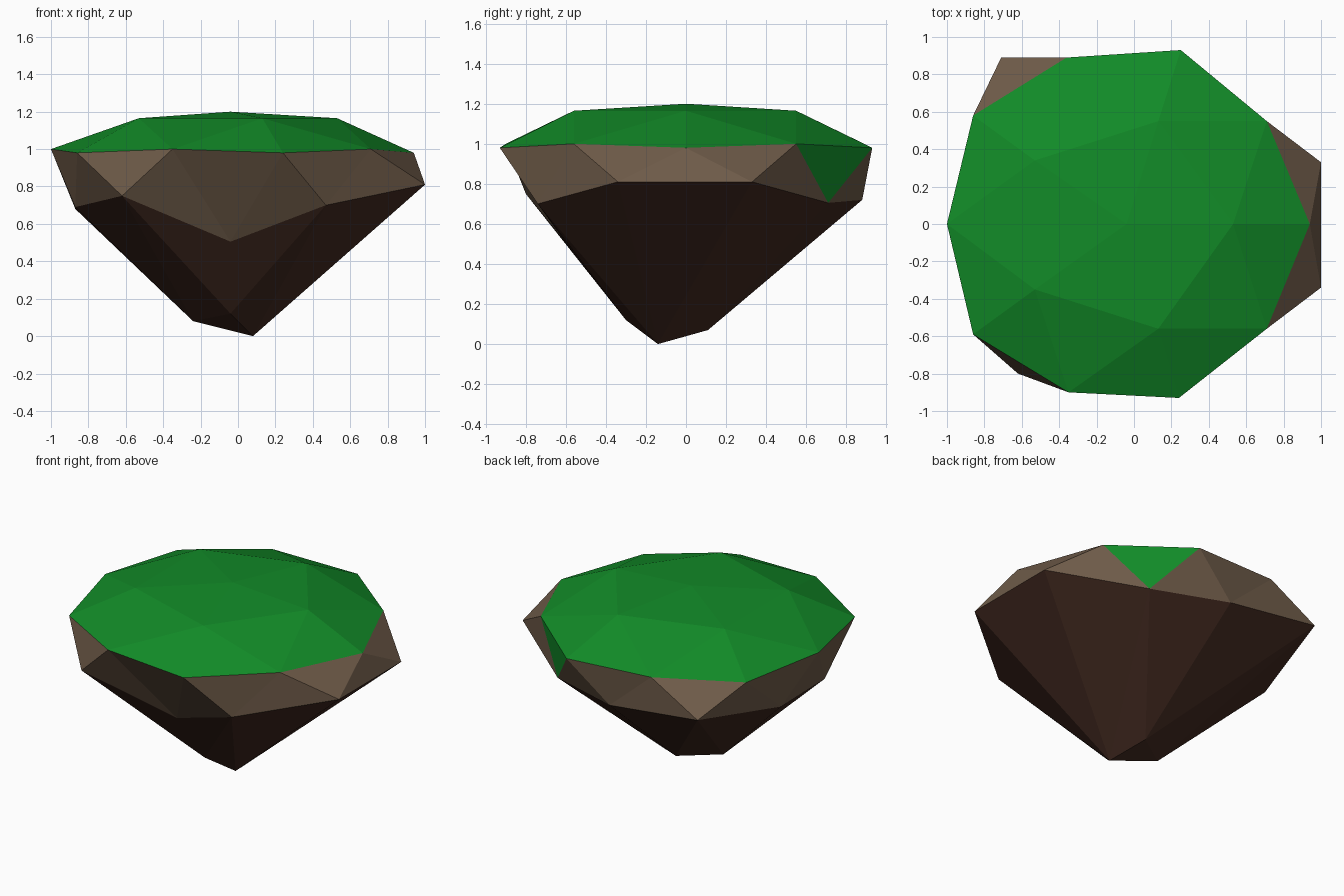
import bpy
import bmesh

cube = bpy.data.objects.get("Cube")
if cube:
    bpy.data.objects.remove(cube, do_unlink=True)


def make_material(name, rgb):
    mat = bpy.data.materials.new(name)
    mat.use_nodes = True
    mat.diffuse_color = (*rgb, 1)
    mat.node_tree.nodes["Principled BSDF"].inputs["Base Color"].default_value = (*rgb, 1)
    return mat


materials = [
    make_material("grass_green", (0.006, 0.26, 0.021)),
    make_material("soil_brown", (0.160, 0.106, 0.067)),
    make_material("rock_dark_brown", (0.053, 0.022, 0.014)),
]
GRASS, SOIL, ROCK = range(len(materials))

bm = bmesh.new()


def ring(points):
    return [bm.verts.new(p) for p in points]


def tri(a, b, c, material):
    bm.faces.new((a, b, c)).material_index = material


# Rings of points, all counter-clockwise starting from +x
peak = bm.verts.new((-0.04, 0, 1.2))
inner = ring([(0.53, 0, 1.165), (0.13, 0.55, 1.165), (-0.53, 0.34, 1.165),
              (-0.53, -0.35, 1.165), (0.13, -0.56, 1.165)])
rim_xy = [(0.94, 0), (0.71, 0.55), (0.25, 0.93), (-0.36, 0.89), (-0.86, 0.58),
          (-1, 0), (-0.86, -0.59), (-0.35, -0.9), (0.24, -0.93), (0.71, -0.56)]
rim = ring([(x, y, 1.0 if i % 2 else 0.98) for i, (x, y) in enumerate(rim_xy)])
band = ring([(1, 0.33, 0.81), (0.47, 0.71, 0.705), (-0.04, 0.88, 0.72),
             (-0.71, 0.89, 0.8), (-0.87, 0.22, 0.68), (-0.87, -0.25, 0.69),
             (-0.62, -0.8, 0.75), (-0.04, -0.6, 0.505), (0.47, -0.74, 0.7),
             (1, -0.34, 0.81)])
tip = ring([(0.08, -0.14, 0), (0, 0.11, 0.07), (-0.24, -0.06, 0.08), (-0.04, -0.3, 0.12)])

# Grass cap
for k in range(5):
    a, b = inner[k], inner[(k + 1) % 5]
    p, mid, q = rim[2 * k], rim[2 * k + 1], rim[(2 * k + 2) % 10]
    tri(peak, a, b, GRASS)
    tri(a, mid, b, GRASS)
    tri(a, p, mid, GRASS)
    tri(b, mid, q, GRASS)

# Soil band, with one grassy facet hanging over the edge
for i in range(10):
    j = (i + 1) % 10
    tri(rim[i], band[i], rim[j], GRASS if i == 1 else SOIL)
    tri(band[i], band[j], rim[j], SOIL)

# Rock underside, each side tapering to one of the four tip points
target = [0, 1, 1, 2, 2, 2, 3, 3, 0, 0]
for i in range(10):
    j = (i + 1) % 10
    low, following = tip[target[i]], tip[target[j]]
    tri(band[i], low, band[j], ROCK)
    if low is not following:
        tri(band[j], low, following, ROCK)
tri(tip[0], tip[2], tip[1], ROCK)
tri(tip[0], tip[3], tip[2], ROCK)

bmesh.ops.recalc_face_normals(bm, faces=bm.faces[:])
mesh = bpy.data.meshes.new("floating_island")
bm.to_mesh(mesh)
bm.free()
for mat in materials:
    mesh.materials.append(mat)
island = bpy.data.objects.new("floating_island", mesh)
bpy.context.collection.objects.link(island)
